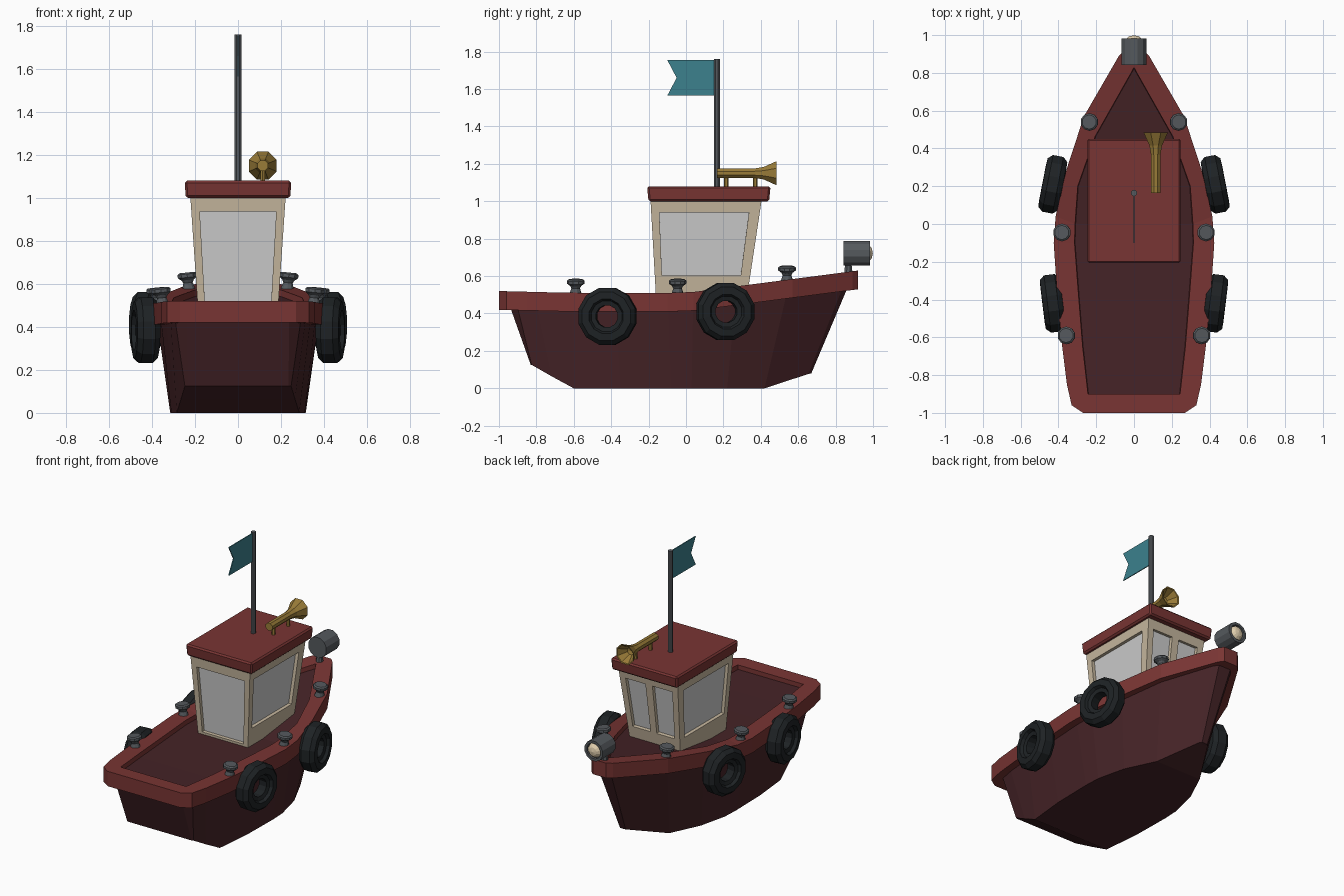
import bpy, bmesh
from math import radians, cos, sin, pi
from mathutils import Matrix, Vector

if "Cube" in bpy.data.objects:
    bpy.data.objects.remove(bpy.data.objects["Cube"])


def material(name, r, g, b):
    m = bpy.data.materials.new(name)
    m.diffuse_color = (r, g, b, 1)
    m.use_nodes = True
    m.node_tree.nodes["Principled BSDF"].inputs["Base Color"].default_value = m.diffuse_color
    return m


RED = material("red_paint", .19, .035, .033)
DARK = material("dark_red", .06, .017, .02)
CREAM = material("cream_paint", .56, .47, .34)
RUBBER = material("rubber", .013, .016, .018)
STEEL = material("steel", .09, .1, .11)
GOLD = material("brass", .32, .2, .04)
TEAL = material("teal_cloth", .045, .22, .27)
LENS = material("lens", .75, .62, .42)


def finish(name, bm, mat=None):
    bmesh.ops.remove_doubles(bm, verts=bm.verts, dist=1e-5)
    bmesh.ops.recalc_face_normals(bm, faces=bm.faces)
    me = bpy.data.meshes.new(name)
    bm.to_mesh(me)
    bm.free()
    ob = bpy.data.objects.new(name, me)
    bpy.context.collection.objects.link(ob)
    if mat:
        me.materials.append(mat)
    return ob


def lathe(name, profile, sides, mat, mtx, closed=False):
    """Revolve (radius, height) points round local z."""
    bm = bmesh.new()
    rings = [[bm.verts.new(mtx @ Vector((r * cos(2 * pi * (i + .5) / sides),
                                         r * sin(2 * pi * (i + .5) / sides), h)))
              for i in range(sides)] for r, h in profile]
    pairs = list(zip(rings, rings[1:])) + ([(rings[-1], rings[0])] if closed else [])
    for a, b in pairs:
        for i in range(sides):
            j = (i + 1) % sides
            bm.faces.new((a[i], a[j], b[j], b[i]))
    return finish(name, bm, mat)


def loft(name, halves, mat, cap_first=False):
    """Bridge mirrored half outlines; optionally plate over the first one."""
    bm = bmesh.new()
    rings = []
    for half in halves:
        pts = half + [(-x, y, z) for x, y, z in reversed(half)]
        rings.append([bm.verts.new(p) for p in pts])
    n = len(rings[0])
    for a, b in zip(rings, rings[1:]):
        for i in range(n):
            j = (i + 1) % n
            bm.faces.new((a[i], a[j], b[j], b[i]))
    if cap_first:
        r = rings[0]
        for i in range(n // 2 - 1):
            bm.faces.new((r[i], r[i + 1], r[n - 2 - i], r[n - 1 - i]))
    return finish(name, bm, mat)


def at(x, y, z):
    return Matrix.Translation((x, y, z))


TO_Y = Matrix.Rotation(radians(-90), 4, 'X')


def sheer(y):
    return .51 + .13 * max(0, y) + .025 * max(0, -.6 - y)


# Hull outlines, stern to bow (half width, y)
outer = [(.27, -1), (.33, -.96), (.355, -.85), (.38, -.65), (.405, -.4), (.425, -.1),
         (.415, .04), (.36, .28), (.265, .57), (.08, .89), (.05, .92)]
inner = [(.2, -.9), (.244, -.9), (.255, -.8), (.272, -.65), (.292, -.4), (.315, -.1),
         (.312, 0), (.298, .2), (.205, .465), (.01, .81), (.003, .825)]
keel = [(.235, -.83, .125), (.247, -.825, .125), (.265, -.72, .065), (.285, -.6, 0),
        (.31, -.35, 0), (.315, -.08, 0), (.31, .03, 0), (.265, .22, 0), (.17, .42, 0),
        (.035, .655, .077), (.02, .67, .08)]
top = [(x, y, sheer(y)) for x, y in outer]
low = [(x, y, z - .1) for x, y, z in top]
hull_top = [(x * .88, y * .935, z) for x, y, z in low]
lip = [(x, y, sheer(y)) for x, y in inner]
deck = [(x - .003, y, z - .03) for x, y, z in lip]
loft("hull", [keel, hull_top], DARK, True)
loft("gunwale", [hull_top, low, top, lip, deck], RED)
loft("deck", [deck], DARK, True)

# Cabin walls with recessed windows
walls, glass = bmesh.new(), bmesh.new()


def wall(bl, br, tr, tl, us, vs):
    bl, br, tr, tl = map(Vector, (bl, br, tr, tl))
    inward = -(br - bl).cross(tl - bl).normalized() * .022
    grid = [[bl.lerp(br, u).lerp(tl.lerp(tr, u), v) for v in vs] for u in us]
    for i in range(len(us) - 1):
        for j in range(len(vs) - 1):
            q = [grid[i][j], grid[i + 1][j], grid[i + 1][j + 1], grid[i][j + 1]]
            if i % 2 and j % 2:
                back = [p + inward for p in q]
                glass.faces.new([glass.verts.new(p) for p in back])
                for k in range(4):
                    m = (k + 1) % 4
                    walls.faces.new([walls.verts.new(p) for p in (q[k], q[m], back[m], back[k])])
            else:
                walls.faces.new([walls.verts.new(p) for p in q])


B = [(-.186, -.16, .48), (.186, -.16, .48), (.186, .325, .48), (-.186, .325, .48)]
T = [(-.222, -.19, 1.01), (.222, -.19, 1.01), (.222, .405, 1.01), (-.222, .405, 1.01)]
layouts = [([0, .09, .91, 1], [0, .03, .86, 1]), ([0, .075, .9, 1], [0, .23, .87, 1]),
           ([0, .1, .44, .56, .9, 1], [0, .23, .87, 1]), ([0, .1, .925, 1], [0, .23, .87, 1])]
for k, (us, vs) in enumerate(layouts):
    m = (k + 1) % 4
    wall(B[k], B[m], T[m], T[k], us, vs)
finish("cabin_walls", walls, CREAM)
finish("cabin_windows", glass)

# Roof slab with softened edges
bm = bmesh.new()
bmesh.ops.create_cube(bm, size=1)
for v in bm.verts:
    up = v.co.z > 0
    v.co = (v.co.x * (.496 if up else .486),
            .122 + v.co.y * (.66 if up else .645), 1.08 if up else 1.0)
bmesh.ops.bevel(bm, geom=bm.edges[:], offset=.01, segments=1, affect='EDGES')
finish("cabin_roof", bm, RED)

# Mast and swallowtail flag
lathe("mast", [(0, 1.07), (.017, 1.07), (.017, 1.76), (0, 1.76)], 8, STEEL, at(0, .165, 0))
bm = bmesh.new()
flag = [(.16, 1.565), (-.1, 1.565), (-.05, 1.66), (-.1, 1.755), (.16, 1.755)]
f = bm.faces.new([bm.verts.new((-.003, y, z)) for y, z in flag])
ext = bmesh.ops.extrude_face_region(bm, geom=[f])
bmesh.ops.translate(bm, vec=(.006, 0, 0),
                    verts=[v for v in ext["geom"] if isinstance(v, bmesh.types.BMVert)])
finish("flag", bm, TEAL)

# Brass horn on two posts
lathe("horn", [(0, 0), (.027, 0), (.027, .2), (.036, .25), (.07, .32), (.062, .318),
               (.025, .26), (0, .25)], 8, GOLD, at(.115, .165, 1.15) @ TO_Y)
for i, y in enumerate((.215, .37)):
    lathe(f"horn_post_{i}", [(.012, 1.07), (.012, 1.14)], 6, GOLD, at(.115, y, 0))

# Searchlight on the bow
lathe("searchlight", [(0, 0), (.069, 0), (.069, .14), (.052, .14), (.05, .115), (0, .115)],
      12, STEEL, at(0, .843, .722) @ TO_Y)
lathe("searchlight_lens", [(.05, .115), (.045, .135), (.028, .15), (0, .156)],
      12, LENS, at(0, .843, .722) @ TO_Y)
lathe("searchlight_stand", [(.026, .6), (.018, .67)], 8, STEEL, at(0, .868, 0))

# Bollards and tyre fenders on both sides
bollard = [(.034, -.01), (.023, .025), (.03, .038), (.047, .05), (.047, .066), (.038, .073), (0, .073)]
tyre = [(.06, -.03), (.085, -.036), (.095, -.055), (.135, -.053), (.158, -.028),
        (.158, .028), (.135, .053), (.095, .055), (.085, .036), (.06, .03)]
for side, s in (("right", 1), ("left", -1)):
    for i, (x, y) in enumerate(((.23, .54), (.375, -.045), (.352, -.59))):
        tilt = Matrix.Rotation(radians(s * 6), 4, 'Y')
        lathe(f"bollard_{side}_{i}", bollard, 10, STEEL, at(s * x, y, sheer(y)) @ tilt)
    for i, (y, z, turn) in enumerate(((.21, .41, 11), (-.42, .385, -7))):
        rot = Matrix.Rotation(radians(s * turn), 4, 'Z') @ Matrix.Rotation(radians(90), 4, 'Y')
        lathe(f"tyre_{side}_{i}", tyre, 12, RUBBER, at(s * .43, y, z) @ rot, True)
